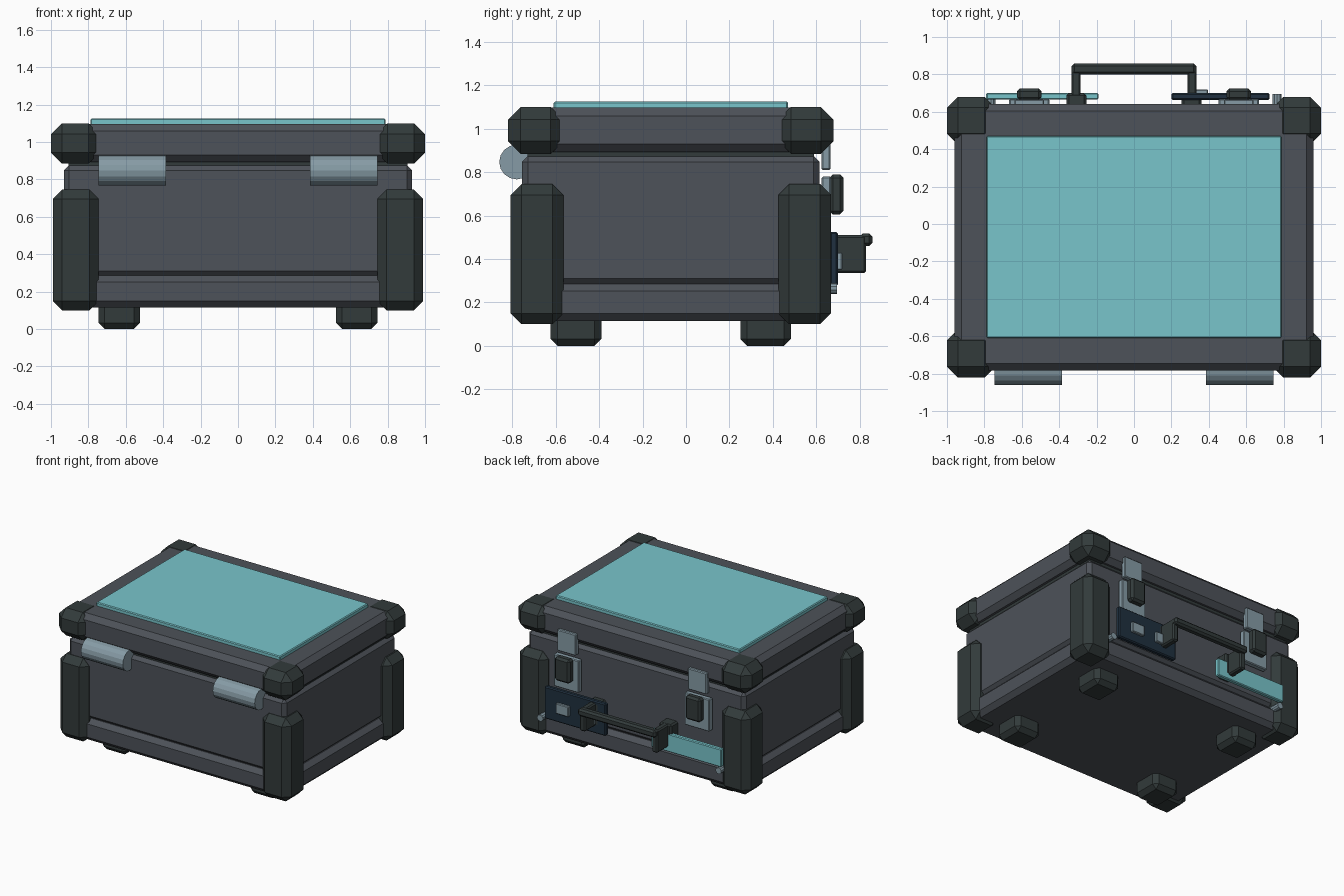
import bpy, bmesh, math
from mathutils import Matrix

if "Cube" in bpy.data.objects:
    bpy.data.objects.remove(bpy.data.objects["Cube"])


def material(name, r, g, b):
    m = bpy.data.materials.new(name)
    m.diffuse_color = (r, g, b, 1)
    m.use_nodes = True
    m.node_tree.nodes["Principled BSDF"].inputs["Base Color"].default_value = m.diffuse_color
    return m


SHELL = material("shell_grey", 0.075, 0.085, 0.1)
RUBBER = material("rubber_dark", 0.032, 0.043, 0.043)
STEEL = material("steel", 0.24, 0.33, 0.38)
TEAL = material("teal", 0.19, 0.56, 0.6)
NAVY = material("navy", 0.014, 0.03, 0.05)


def finish(bm, name, mat):
    bmesh.ops.recalc_face_normals(bm, faces=bm.faces)
    me = bpy.data.meshes.new(name)
    bm.to_mesh(me)
    bm.free()
    me.materials.append(mat)
    ob = bpy.data.objects.new(name, me)
    bpy.context.collection.objects.link(ob)
    return ob


def box(name, xs, ys, zs, mat, bevel=0.0):
    """Chamfered box given by its min/max along each axis."""
    bm = bmesh.new()
    bmesh.ops.create_cube(bm, size=1)
    for v in bm.verts:
        for i, (lo, hi) in enumerate((xs, ys, zs)):
            v.co[i] = hi if v.co[i] > 0 else lo
    if bevel:
        bmesh.ops.bevel(bm, geom=bm.edges[:], offset=bevel, segments=1,
                        profile=0.5, affect='EDGES')
    return finish(bm, name, mat)


def cylinder(name, center, radius, length, axis, sides, mat):
    bm = bmesh.new()
    rot = Matrix.Rotation(math.pi / 2, 4, 'Y' if axis == 'x' else 'X')
    bmesh.ops.create_cone(bm, cap_ends=True, segments=sides, radius1=radius,
                          radius2=radius, depth=length,
                          matrix=Matrix.Translation(center) @ rot)
    return finish(bm, name, mat)


def span(s, a, b):
    """Range a..b, mirrored across x = 0 when s is -1."""
    return (a, b) if s > 0 else (-b, -a)


CY = -0.07  # middle of the case in y


def yspan(s, a, b):
    lo, hi = span(s, a, b)
    return (CY + lo, CY + hi)


# Case shell: bottom tray, main body, seal neck, lid, top panel
box("bottom_tray", (-0.945, 0.945), yspan(1, -0.7, 0.7), (0.115, 0.286), SHELL, 0.034)
box("main_body", (-0.93, 0.93), yspan(1, -0.685, 0.685), (0.284, 0.875), SHELL, 0.027)
box("seal_neck", (-0.905, 0.905), yspan(1, -0.66, 0.66), (0.86, 0.91), RUBBER)
box("lid", (-0.96, 0.96), yspan(1, -0.712, 0.712), (0.894, 1.097), SHELL, 0.037)
box("top_panel", (-0.788, 0.788), yspan(1, -0.54, 0.54), (1.085, 1.125), TEAL, 0.006)

# Corner guards and feet
for sx, side in ((-1, "left"), (1, "right")):
    for sy, end in ((-1, "front"), (1, "back")):
        tag = f"{end}_{side}"
        box(f"lid_corner_{tag}", span(sx, 0.74, 1.0), yspan(sy, 0.495, 0.75),
            (0.885, 1.10), RUBBER, 0.058)
        box(f"base_corner_{tag}", span(sx, 0.745, 0.99), yspan(sy, 0.495, 0.738),
            (0.10, 0.745), RUBBER, 0.05)
        box(f"foot_{tag}", span(sx, 0.525, 0.745), yspan(sy, 0.32, 0.553),
            (0.0, 0.16), RUBBER, 0.032)

# Hinges, latches, bolts and handle arms on both sides
for s, side in ((-1, "left"), (1, "right")):
    cylinder(f"hinge_{side}", (s * 0.565, -0.78, 0.847), 0.08, 0.36, 'x', 16, STEEL)
    box(f"latch_keeper_{side}", span(s, 0.48, 0.64), (0.625, 0.665), (0.81, 0.975), STEEL, 0.006)
    box(f"latch_plate_{side}", span(s, 0.453, 0.667), (0.625, 0.668), (0.53, 0.78), STEEL, 0.006)
    box(f"latch_lever_{side}", span(s, 0.495, 0.625), (0.66, 0.725), (0.605, 0.79), RUBBER, 0.016)
    cylinder(f"bolt_{side}", (s * 0.765, 0.655, 0.265), 0.025, 0.08, 'y', 10, STEEL)
    box(f"handle_mount_{side}", span(s, 0.255, 0.36), (0.60, 0.70), (0.335, 0.51), RUBBER, 0.012)
    box(f"handle_arm_{side}", span(s, 0.285, 0.335), (0.68, 0.83), (0.335, 0.51), RUBBER, 0.01)

# Handle grip
box("handle_grip", (-0.333, 0.333), (0.80, 0.858), (0.46, 0.517), RUBBER, 0.014)

# Control plate with two windows, and the teal strip beside it
box("control_plate", (0.2, 0.725), (0.662, 0.70), (0.275, 0.525), NAVY, 0.008)
for i, x in enumerate((0.34, 0.56)):
    box(f"control_window_{i + 1}", (x - 0.055, x + 0.055), (0.69, 0.72), (0.35, 0.43), STEEL, 0.005)
box("teal_strip", (-0.79, -0.19), (0.665, 0.70), (0.30, 0.44), TEAL, 0.006)
